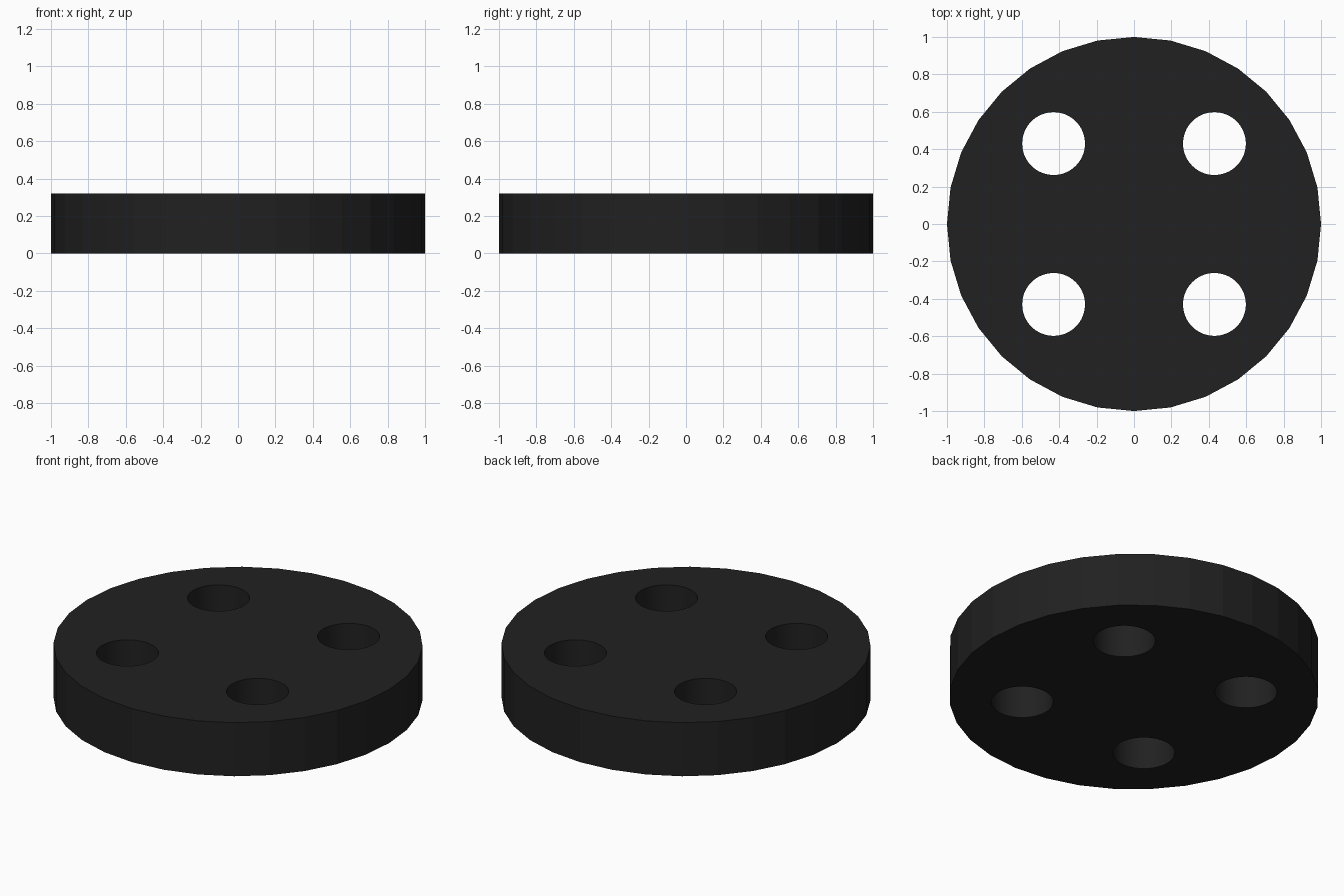
import bpy

if "Cube" in bpy.data.objects:
    bpy.data.objects.remove(bpy.data.objects["Cube"])

HEIGHT = 0.32
HOLE_POS, HOLE_RADIUS = 0.43, 0.168


def cylinder(name, radius, depth, sides, x=0, y=0):
    bpy.ops.mesh.primitive_cylinder_add(vertices=sides, radius=radius, depth=depth,
                                        location=(x, y, HEIGHT / 2))
    obj = bpy.context.object
    obj.name = name
    return obj


# Round button body, flat 32-sided rim
body = cylinder("button_body", 1.0, HEIGHT, 32)

mat = bpy.data.materials.new("black_plastic")
mat.diffuse_color = (0.015, 0.015, 0.015, 1)
mat.use_nodes = True
mat.node_tree.nodes["Principled BSDF"].inputs["Base Color"].default_value = mat.diffuse_color
body.data.materials.append(mat)

# Four thread holes cut right through
for sx in (-1, 1):
    for sy in (-1, 1):
        cutter = cylinder("hole_cutter", HOLE_RADIUS, HEIGHT * 2, 64,
                          sx * HOLE_POS, sy * HOLE_POS)
        cutter.hide_render = True
        mod = body.modifiers.new("thread_hole", 'BOOLEAN')
        mod.operation = 'DIFFERENCE'
        mod.solver = 'EXACT'
        mod.object = cutter
        bpy.context.view_layer.objects.active = body
        bpy.ops.object.modifier_apply(modifier=mod.name)
        bpy.data.objects.remove(cutter, do_unlink=True)

# Smooth hole walls, keep the rim facets flat (11.25 degrees apart)
bpy.ops.object.select_all(action='DESELECT')
body.select_set(True)
bpy.context.view_layer.objects.active = body
bpy.ops.object.shade_smooth_by_angle(angle=0.15)
